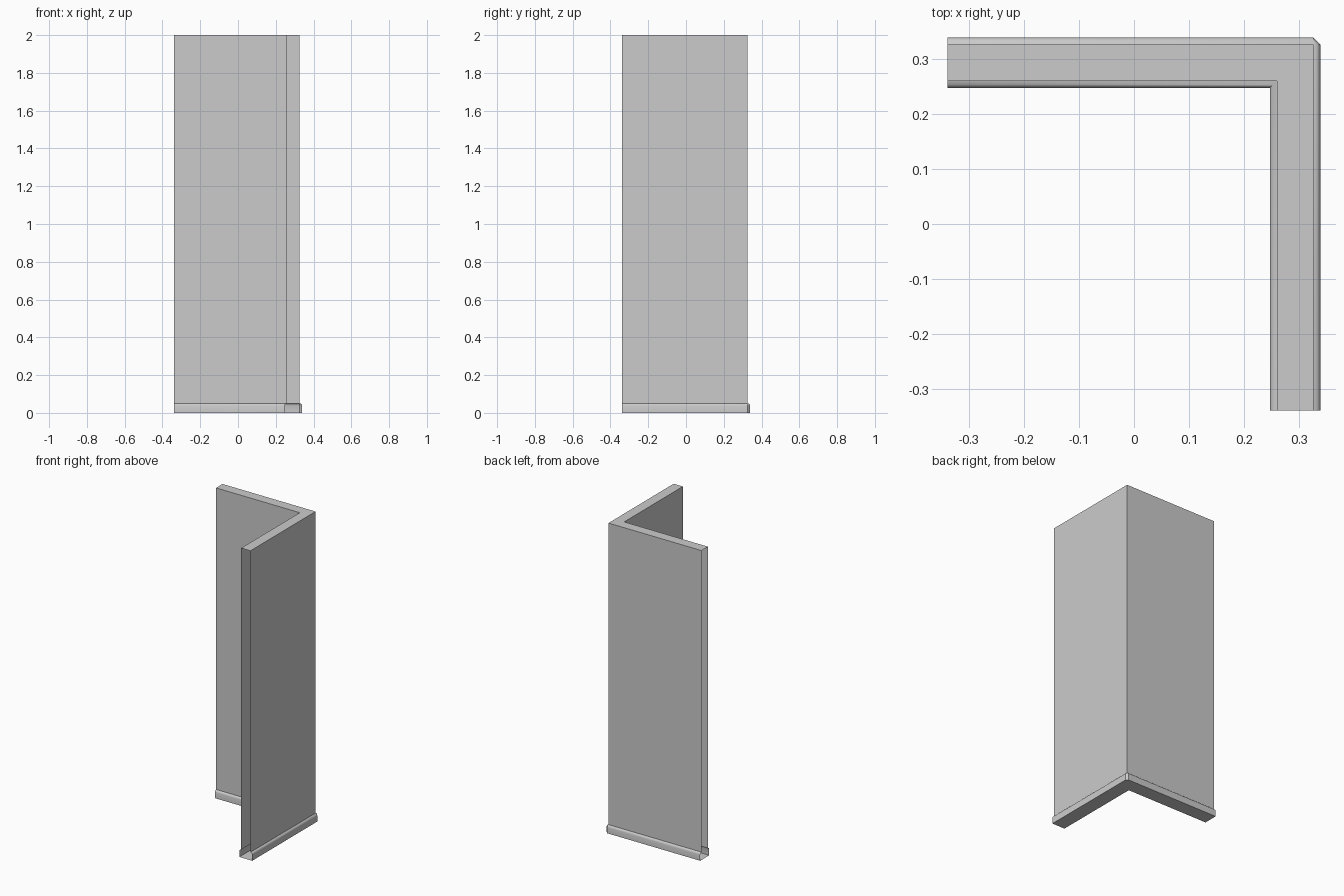
import bpy, bmesh

if "Cube" in bpy.data.objects:
    bpy.data.objects.remove(bpy.data.objects["Cube"])

OUT, INN, END, TOP = 0.326, 0.26, -0.339, 2.0
# skirting profile: (distance from wall, height), bottom to top
TRIM = [(0.013, 0.0), (0.013, 0.038), (0.011, 0.045), (0.007, 0.049), (0.0, 0.051)]


def outer_row(d, z):
    # outer corner of the skirting is chamfered back to the wall lines
    return [(END, OUT + d, z), (OUT, OUT + d, z), (OUT + d, OUT, z), (OUT + d, END, z)]


def inner_row(d, z):
    r = INN - d
    return [(END, r, z), (r, r, z), (r, r, z), (r, END, z)]


def sweep(name, rows, closed=False):
    bm = bmesh.new()
    grid = [[bm.verts.new(p) for p in row] for row in rows]
    pairs = list(zip(grid, grid[1:]))
    if closed:
        pairs.append((grid[-1], grid[0]))
    for a, b in pairs:
        for i in range(3):
            bm.faces.new((a[i], a[i + 1], b[i + 1], b[i]))
    bmesh.ops.remove_doubles(bm, verts=bm.verts, dist=1e-5)
    bmesh.ops.recalc_face_normals(bm, faces=bm.faces)
    me = bpy.data.meshes.new(name)
    bm.to_mesh(me)
    bm.free()
    ob = bpy.data.objects.new(name, me)
    bpy.context.collection.objects.link(ob)
    bpy.ops.object.select_all(action='DESELECT')
    ob.select_set(True)
    bpy.context.view_layer.objects.active = ob
    bpy.ops.object.shade_smooth_by_angle(angle=0.6)
    return ob


# One open-ended L-shaped shell: outer skirting, wall, wall top, inner skirting, underside
rows = [outer_row(d, z) for d, z in TRIM]
rows += [outer_row(0, TOP), inner_row(0, TOP)]
rows += [inner_row(d, z) for d, z in reversed(TRIM)]
sweep("corner_wall_with_skirting", rows, closed=True)
